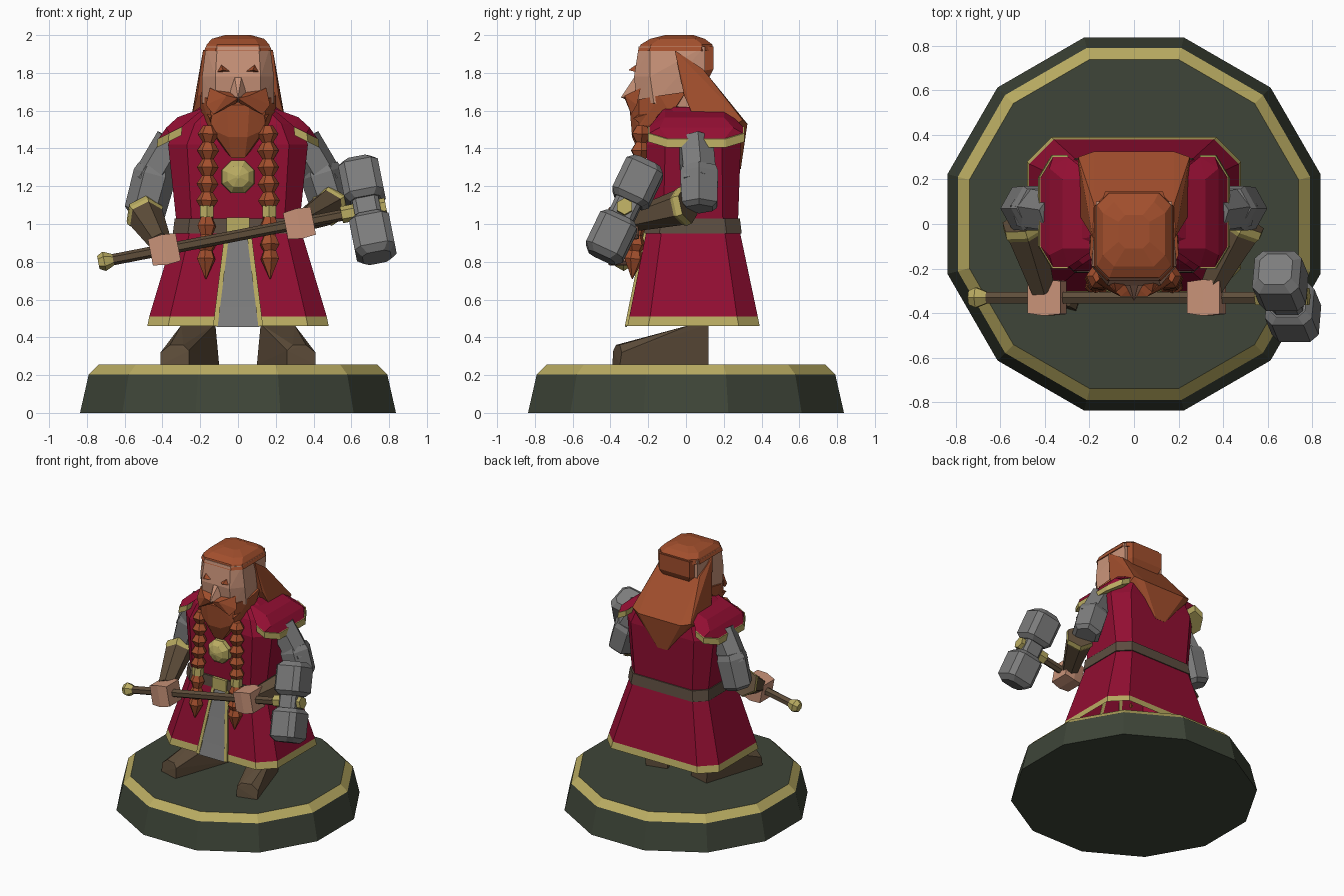
import bpy, bmesh, math
from mathutils import Vector

if "Cube" in bpy.data.objects:
    bpy.data.objects.remove(bpy.data.objects["Cube"])


def material(name, r, g, b):
    col = [((c / 255 + 0.055) / 1.055) ** 2.4 for c in (r, g, b)] + [1]
    m = bpy.data.materials.new(name)
    m.use_nodes = True
    m.diffuse_color = col
    m.node_tree.nodes["Principled BSDF"].inputs["Base Color"].default_value = col
    return m


RED = material("crimson cloth", 146, 14, 50)
GREEN = material("dark green", 62, 69, 56)
GOLD = material("gold", 186, 172, 98)
GREY = material("steel grey", 124, 124, 124)
BROWN = material("brown leather", 94, 77, 58)
BELT = material("belt brown", 92, 77, 64)
SKIN = material("skin", 200, 146, 120)
HAIR = material("ginger hair", 162, 79, 45)


def finish(name, bm, mats):
    bmesh.ops.recalc_face_normals(bm, faces=bm.faces[:])
    me = bpy.data.meshes.new(name)
    bm.to_mesh(me)
    bm.free()
    for m in mats:
        me.materials.append(m)
    ob = bpy.data.objects.new(name, me)
    bpy.context.collection.objects.link(ob)
    return ob


def hull(name, pts, mat, mirror=False):
    """Faceted solid around the points, optionally with their x mirror."""
    bm = bmesh.new()
    pts = list(pts) + ([(-x, y, z) for x, y, z in pts if x] if mirror else [])
    for p in pts:
        bm.verts.new(p)
    res = bmesh.ops.convex_hull(bm, input=bm.verts[:])
    loose = {e for e in res["geom_interior"] + res["geom_unused"]
             if isinstance(e, bmesh.types.BMVert)}
    bmesh.ops.delete(bm, geom=list(loose), context='VERTS')
    bmesh.ops.dissolve_limit(bm, angle_limit=0.02, verts=bm.verts[:], edges=bm.edges[:])
    return finish(name, bm, [mat])


def loft(name, rings, mats, caps=True):
    """Join rings; one material per band, the last one also on both caps."""
    bm = bmesh.new()
    vs = [[bm.verts.new(p) for p in r] for r in rings]
    n = len(vs[0])
    for k in range(len(vs) - 1):
        for i in range(n):
            j = (i + 1) % n
            f = bm.faces.new((vs[k][i], vs[k][j], vs[k + 1][j], vs[k + 1][i]))
            f.material_index = min(k, len(mats) - 1)
    if caps:
        for r in (vs[0], vs[-1]):
            bm.faces.new(r).material_index = len(mats) - 1
    return finish(name, bm, mats)


def tube(name, a, b, steps, sides, mats, phase=0.5):
    """Faceted tube from a to b; steps are (fraction along, radius)."""
    a, b = Vector(a), Vector(b)
    q = (b - a).to_track_quat('Z', 'Y')
    rings = []
    for t, r in steps:
        angs = [2 * math.pi * (i + phase) / sides for i in range(sides)]
        rings.append([a.lerp(b, t) + q @ Vector((r * math.cos(w), r * math.sin(w), 0))
                      for w in angs])
    return loft(name, rings, mats)


def octa(x, y0, y1, z, c):
    half = [(x - c, y0), (x, y0 + c), (x, y1 - c), (x - c, y1)]
    return [(px, py, z) for px, py in half] + [(-px, py, z) for px, py in reversed(half)]


# Round display base with a gold bevel
tube("base", (0, 0, 0), (0, 0, 0.255), [(0, 0.866), (0.8, 0.818), (1, 0.765)], 12,
     [GREEN, GOLD, GREEN])

# Robe: open skirt, belt, torso
loft("skirt", [octa(0.48, -0.31, 0.39, 0.46, 0.11), octa(0.47, -0.3, 0.38, 0.51, 0.11),
               octa(0.335, -0.21, 0.285, 0.96, 0.08)], [GOLD, RED], caps=False)
loft("belt", [octa(0.345, -0.22, 0.295, 0.95, 0.08),
              octa(0.335, -0.215, 0.285, 1.03, 0.08)], [BELT])
loft("torso", [octa(0.325, -0.2, 0.275, 1.0, 0.08), octa(0.37, -0.21, 0.29, 1.42, 0.1),
               octa(0.33, -0.18, 0.27, 1.53, 0.1), octa(0.2, -0.12, 0.2, 1.62, 0.06)], [RED])


def front_y(z):
    return -0.21 - (0.96 - z) * 0.204


def slit_x(z):
    return 0.05 + (0.96 - z) * 0.125


# Mail panel in the skirt opening, with gold edging and buckle
for i, (lo, hi) in enumerate([(0.455, 0.56), (0.56, 0.75), (0.75, 0.955)]):
    hull(f"mail_panel_{i}", [(s * slit_x(z), front_y(z) + d, z) for s in (1, -1)
                             for z, out in ((lo, 0.009), (hi, 0.002)) for d in (-out, 0.0)], GREY)
for side, s in (("left", 1), ("right", -1)):
    hull(f"{side}_slit_trim", [(s * (slit_x(z) + w), front_y(z) + d, z) for z in (0.46, 0.955)
                               for w in (-0.005, 0.02) for d in (-0.012, 0.004)], GOLD)
hull("buckle", [(x, y, z) for x in (-0.06, 0.06) for y in (-0.232, -0.21)
                for z in (0.945, 1.035)], GOLD)
tube("medallion", (0, -0.19, 1.25), (0, -0.29, 1.25),
     [(0, 0.095), (0.5, 0.092), (0.85, 0.06), (1, 0.01)], 8, [GOLD])

# Shoulder caps, arms, hands and boots on each side
HANDLE_A, HANDLE_B = Vector((-0.72, -0.33, 0.8)), Vector((0.62, -0.33, 1.06))
along = (HANDLE_B - HANDLE_A).normalized()
for side, s, elbow_z, wrist, hand_x in (("left", 1, 1.1, (0.35, -0.28, 1.02), 0.325),
                                        ("right", -1, 1.06, (-0.41, -0.29, 0.9), -0.39)):
    rim = [(0.3, -0.2), (0.37, -0.2), (0.43, -0.1), (0.43, 0.21), (0.37, 0.31), (0.3, 0.31)]
    tilt = [(s * x, y, 1.455 - (x - 0.33) * 0.5) for x, y in rim]
    hull(f"{side}_sleeve_trim", tilt + [(x - s * 0.005, y, z + 0.045) for x, y, z in tilt], GOLD)
    hull(f"{side}_shoulder", [(x * 0.98, y * 0.97, z + 0.046) for x, y, z in tilt] +
         [(s * x, y, z) for x, z, ys in ((0.38, 1.51, (-0.14, 0.25)), (0.32, 1.565, (-0.11, 0.2)),
                                         (0.17, 1.62, (-0.11, 0.2))) for y in ys], RED)
    tube(f"{side}_upper_arm", (s * 0.34, 0.05, 1.44), (s * 0.47, 0.07, 1.22),
         [(0, 0.1), (1, 0.1)], 6, [GREY])
    elbow = Vector((s * 0.5, 0.01, elbow_z))
    tube(f"{side}_elbow_sleeve", (s * 0.43, 0.07, 1.3), (s * 0.5, 0.07, elbow_z - 0.02),
         [(0, 0.1), (0.15, 0.115), (0.9, 0.11), (1, 0.08)], 6, [GREY])
    tube(f"{side}_forearm", elbow, wrist, [(0, 0.1), (0.1, 0.105), (0.16, 0.095), (1, 0.06)],
         6, [GOLD, GOLD, BROWN])
    centre = HANDLE_A + along * ((hand_x - HANDLE_A.x) / along.x)
    tube(f"{side}_hand", centre - along * 0.075, centre + along * 0.075,
         [(0, 0.1), (0.5, 0.115), (1, 0.105)], 4, [SKIN])
    hull(f"{side}_boot", [(s * x, y, z) for x, y, z in (
        (0.1, 0.08, 0.255), (0.26, 0.12, 0.255), (0.12, 0.07, 0.47), (0.27, 0.12, 0.47),
        (0.3, 0.02, 0.465), (0.26, -0.39, 0.255), (0.41, -0.35, 0.255), (0.26, -0.385, 0.33),
        (0.41, -0.34, 0.32), (0.29, -0.37, 0.36), (0.36, -0.35, 0.36))], BROWN)

# War hammer
tube("hammer_handle", HANDLE_A, HANDLE_B, [(0, 0.03), (1, 0.03)], 6, [BROWN])
tube("hammer_pommel", HANDLE_A - along * 0.02, HANDLE_A + along * 0.06,
     [(0, 0.035), (0.4, 0.052), (0.75, 0.04), (1, 0.03)], 6, [GOLD])
core = Vector((0.685, -0.325, 1.075))
tube("hammer_collar", core - along * 0.14, core + along * 0.1, [(0, 0.045), (1, 0.045)],
     6, [GOLD])
down = Vector((0.177, -0.427, -0.887)).normalized()
across = down.cross(along).normalized()


def head_ring(d, h, c):
    corners = [(h - c, h), (h, h - c), (h, c - h), (h - c, -h)]
    corners += [(-u, v) for u, v in reversed(corners)]
    return [core + down * d + along * u + across * v for u, v in corners]


loft("hammer_core", [head_ring(-0.1, 0.07, 0.02), head_ring(0.1, 0.07, 0.02)], [GREY])
for name, k in (("upper", -1), ("lower", 1)):
    loft(f"hammer_{name}_block", [head_ring(k * d, h, c) for d, h, c in (
        (0.045, 0.08, 0.03), (0.075, 0.107, 0.035), (0.25, 0.107, 0.035),
        (0.285, 0.075, 0.03))], [GREY])

# Head and hair
hull("face", [(0.11, -0.25, 1.94), (0.17, -0.19, 1.94), (0.17, 0.1, 1.94),
              (0.12, -0.275, 1.78), (0.19, -0.19, 1.78), (0.19, -0.17, 1.64),
              (0.12, -0.26, 1.64), (0.16, 0.1, 1.6)], SKIN, True)
hull("nose", [(0.02, -0.265, 1.79), (0.045, -0.27, 1.68), (0, -0.345, 1.67),
              (0, -0.27, 1.64)], SKIN, True)
loft("hair_cap", [octa(0.18, -0.255, 0.14, 1.915, 0.06), octa(0.165, -0.24, 0.14, 1.95, 0.055),
                  octa(0.14, -0.19, 0.1, 1.98, 0.05), octa(0.07, -0.11, 0.04, 2.0, 0.03)], [HAIR])
hull("hair_knot", [(0.17, 0.02, 1.94), (0.13, 0.145, 1.94), (0.13, 0.145, 1.82),
                   (0.11, 0.12, 1.77), (0.17, 0.02, 1.8)], HAIR, True)
hull("long_hair", [(0.185, -0.06, 1.92), (0.18, 0.09, 1.82), (0.215, -0.01, 1.68),
                   (0.24, 0.03, 1.59), (0.255, 0.22, 1.5), (0.25, 0.3, 1.55),
                   (0.18, 0.325, 1.53), (0.04, 0.29, 1.29), (0.04, 0.24, 1.32)], HAIR, True)

# Beard, moustache and brows
hull("beard", [(0.19, 0.0, 1.7), (0.2, -0.14, 1.68), (0.2, -0.08, 1.58), (0.15, -0.25, 1.66),
               (0.06, -0.3, 1.63), (0.14, -0.25, 1.5), (0.05, -0.285, 1.46),
               (0.035, -0.24, 1.35), (0.13, -0.15, 1.46)], HAIR, True)
for side, s in (("left", 1), ("right", -1)):
    hull(f"{side}_moustache", [(s * x, y, z) for x, y, z in (
        (0, -0.27, 1.69), (0, -0.325, 1.665), (0.06, -0.325, 1.68), (0.15, -0.24, 1.72),
        (0.17, -0.26, 1.63), (0.13, -0.29, 1.58), (0.01, -0.3, 1.64))], HAIR)
    hull(f"{side}_brow", [(s * x, y, z) for x, y, z in (
        (0.035, -0.265, 1.805), (0.125, -0.25, 1.8), (0.09, -0.255, 1.85),
        (0.08, -0.305, 1.815))], HAIR)
    hull(f"{side}_beard_tuft", [(s * x, y, z) for x, y, z in (
        (0.12, -0.22, 1.6), (0.17, -0.18, 1.59), (0.14, -0.2, 1.5), (0.15, -0.28, 1.56))], HAIR)
    # Beaded braid, gold ring and tassel
    knots = [(i / 10, 0.058 if i % 2 else 0.03) for i in range(11)]
    tube(f"{side}_braid", (s * 0.155, -0.235, 1.52), (s * 0.165, -0.25, 1.08), knots, 6, [HAIR])
    tube(f"{side}_braid_ring", (s * 0.165, -0.25, 1.095), (s * 0.165, -0.255, 1.035),
         [(0, 0.042), (1, 0.042)], 6, [GOLD])
    tube(f"{side}_tassel", (s * 0.165, -0.255, 1.04), (s * 0.17, -0.285, 0.71),
         [(0, 0.03), (0.15, 0.052), (0.3, 0.033), (0.45, 0.056), (0.55, 0.036), (0.68, 0.052),
          (1, 0.003)], 6, [HAIR])
